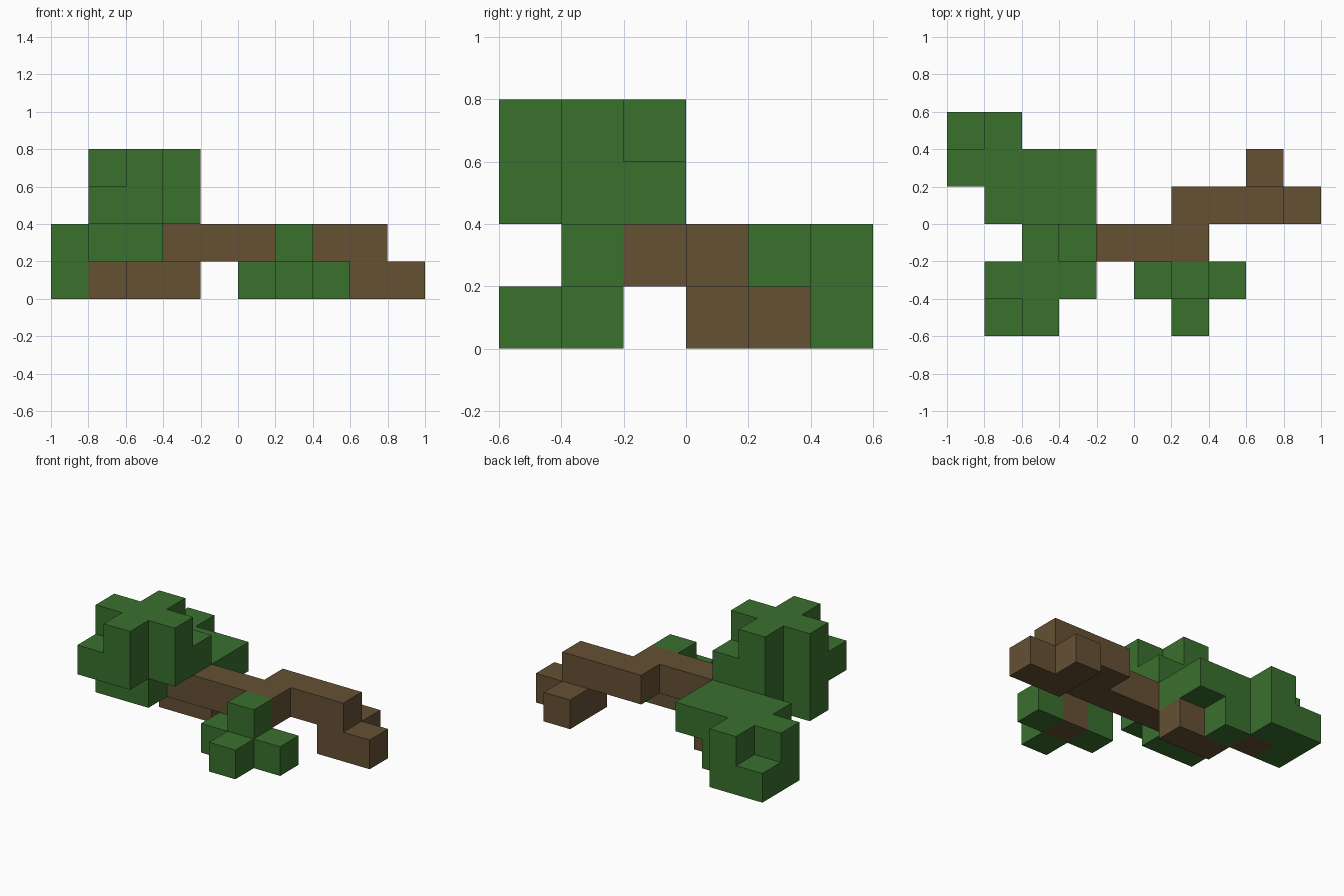
import bpy
import bmesh
from itertools import product
from mathutils import Vector

CELL = 0.2
ORIGIN = Vector((-1.0, -0.6, 0.0))

cube = bpy.data.objects.get("Cube")
if cube:
    bpy.data.objects.remove(cube, do_unlink=True)


def make_material(name, colour):
    mat = bpy.data.materials.new(name)
    mat.use_nodes = True
    mat.diffuse_color = colour
    bsdf = mat.node_tree.nodes["Principled BSDF"]
    bsdf.inputs["Base Color"].default_value = colour
    bsdf.inputs["Roughness"].default_value = 0.9
    return mat


LEAF = make_material("leaf_green", (0.042, 0.162, 0.027, 1))
BARK = make_material("bark_brown", (0.130, 0.082, 0.034, 1))


def blocks(name, mat, *boxes):
    """One closed shell from boxes given as (first cell, size in cells)."""
    cells = set()
    for start, size in boxes:
        for step in product(*map(range, size)):
            cells.add(tuple(a + b for a, b in zip(start, step)))

    bm = bmesh.new()
    for cell in sorted(cells):
        for axis, side in product(range(3), (0, 1)):
            beside = list(cell)
            beside[axis] += 2 * side - 1
            if tuple(beside) in cells:
                continue
            # Outward-facing quad on this side of the cell
            u, v = Vector((0, 0, 0)), Vector((0, 0, 0))
            u[(axis + 1) % 3] = v[(axis + 2) % 3] = 1
            base = Vector(cell)
            base[axis] += side
            ring = [base, base + u, base + u + v, base + v]
            if not side:
                ring.reverse()
            bm.faces.new([bm.verts.new(ORIGIN + p * CELL) for p in ring])
    bmesh.ops.remove_doubles(bm, verts=bm.verts[:], dist=0.001)

    mesh = bpy.data.meshes.new(name)
    bm.to_mesh(mesh)
    bm.free()
    mesh.materials.append(mat)
    obj = bpy.data.objects.new(name, mesh)
    bpy.context.collection.objects.link(obj)
    return obj


ONE = (1, 1, 1)

# Fallen trunk with a bend in the middle
blocks("trunk", BARK, ((3, 2, 1), (4, 1, 1)), ((6, 3, 1), (3, 1, 1)))

# Broken foot of the trunk
blocks("trunk_foot", BARK, ((8, 3, 0), (2, 1, 1)), ((8, 4, 0), ONE))

# Low branch at the crown end
blocks("low_branch", BARK, ((2, 3, 0), (2, 1, 1)), ((1, 4, 0), ONE))

# Side twig
blocks("side_twig", BARK, ((6, 1, 0), ONE))

# Leaf tuft around the side twig
blocks("side_leaves", LEAF, ((5, 1, 0), ONE), ((7, 1, 0), ONE),
       ((6, 0, 0), ONE), ((6, 1, 1), ONE))

# Tall cross-shaped crown with its lower clumps
blocks("crown_leaves", LEAF, ((1, 1, 2), (3, 1, 2)), ((2, 0, 2), (1, 3, 2)),
       ((1, 0, 2), ONE), ((3, 2, 2), ONE), ((1, 1, 1), (2, 1, 1)),
       ((2, 2, 1), ONE))

# Flat clump over the low branch
blocks("low_leaves", LEAF, ((1, 3, 1), (3, 2, 1)), ((0, 4, 0), (1, 1, 2)),
       ((0, 5, 0), (2, 1, 1)), ((1, 5, 1), ONE), ((2, 4, 0), ONE))
